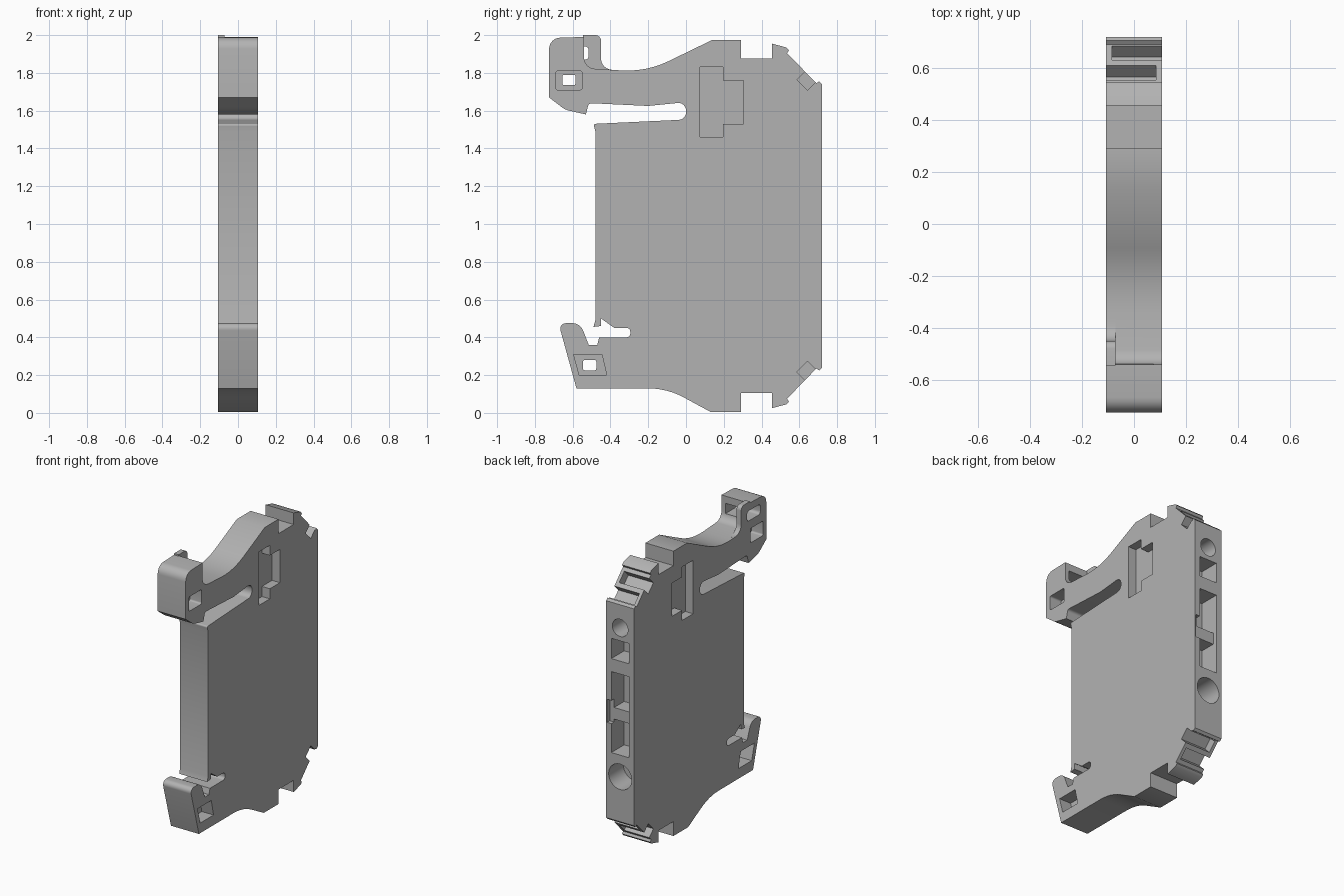
import bpy, bmesh, math
from mathutils import Vector, Matrix

cube = bpy.data.objects.get("Cube")
if cube:
    bpy.data.objects.remove(cube, do_unlink=True)

HALF = 0.107      # half of the housing thickness
MID = 0.99        # height of the mirror line of the back edge
BACK = 0.72       # y of the back face

grey = bpy.data.materials.new("housing_grey")
grey.use_nodes = True
colour = (0.45, 0.45, 0.45, 1)
grey.diffuse_color = colour
grey.node_tree.nodes["Principled BSDF"].inputs["Base Color"].default_value = colour


def fillet(points, steps=6):
    """Round every corner that carries a radius as its third value."""
    out = []
    for i, point in enumerate(points):
        corner = Vector(point[:2])
        if len(point) == 2:
            out.append(corner)
            continue
        a = (Vector(points[i - 1][:2]) - corner).normalized()
        b = (Vector(points[(i + 1) % len(points)][:2]) - corner).normalized()
        half = a.angle(b) / 2
        centre = corner + (a + b).normalized() * point[2] / math.sin(half)
        reach = point[2] / math.tan(half)
        start, end = corner + a * reach - centre, corner + b * reach - centre
        sweep = start.angle_signed(end)
        for s in range(steps + 1):
            out.append(centre + Matrix.Rotation(-sweep * s / steps, 2) @ start)
    return out


def finish(name, bm):
    bmesh.ops.recalc_face_normals(bm, faces=bm.faces)
    mesh = bpy.data.meshes.new(name)
    bm.to_mesh(mesh)
    bm.free()
    mesh.materials.append(grey)
    obj = bpy.data.objects.new(name, mesh)
    bpy.context.collection.objects.link(obj)
    return obj


def prism(name, points, x0=-HALF, x1=HALF):
    """Extrude a (y, z) outline from x0 to x1."""
    bm = bmesh.new()
    face = bm.faces.new([bm.verts.new((x0, p[0], p[1])) for p in fillet(points)])
    new = bmesh.ops.extrude_face_region(bm, geom=[face])["geom"]
    bmesh.ops.translate(bm, vec=(x1 - x0, 0, 0),
                        verts=[v for v in new if isinstance(v, bmesh.types.BMVert)])
    return finish(name, bm)


def rect(y0, y1, z0, z1, r=None):
    corners = [(y0, z0), (y1, z0), (y1, z1), (y0, z1)]
    return [c + (r,) for c in corners] if r else corners


def bore(name, z, radius, depth):
    """Round cutter entering from the back face."""
    bm = bmesh.new()
    turn = Matrix.Translation((0, BACK, z)) @ Matrix.Rotation(math.pi / 2, 4, "X")
    bmesh.ops.create_cone(bm, cap_ends=True, segments=32, radius1=radius,
                          radius2=radius, depth=2 * depth, matrix=turn)
    return finish(name, bm)


def combine(target, other, operation="DIFFERENCE"):
    mod = target.modifiers.new("combine", "BOOLEAN")
    mod.operation = operation
    mod.solver = "EXACT"
    mod.object = other
    bpy.context.view_layer.objects.active = target
    bpy.ops.object.modifier_apply(modifier=mod.name)
    bpy.data.objects.remove(other, do_unlink=True)


def mirrored(points):
    return [(p[0], 2 * MID - p[1]) + tuple(p[2:]) for p in reversed(points)]


# Housing outline: lower edge, stepped back edge, clip arm, front edge, foot
lower = [(-.58, .13), (-.1, .13, .4), (.13, .005)]
back = [(.29, .005), (.29, .105), (.455, .105), (.455, .025), (.53, .045),
        (.545, .06), (.535, .075), (.69, .235), (.705, .225), (BACK, .24)]
arm = [(.14, 1.975), (-.21, 1.805, .5), (-.54, 1.825, .06), (-.54, 1.99),
       (-.725, 1.985, .06), (-.725, 1.67), (-.64, 1.605, .1), (-.53, 1.58),
       (-.515, 1.64, .02), (-.2, 1.625), (0, 1.645, .04), (0, 1.553, .04),
       (-.49, 1.53, .01), (-.48, 1.49)]
foot = [(-.48, .49), (-.49, .455), (-.45, .46), (-.45, .5), (-.38, .45),
        (-.295, .45, .02), (-.295, .4, .02), (-.46, .4), (-.47, .36),
        (-.515, .36), (-.56, .475, .06), (-.675, .475, .03)]
housing = prism("housing", lower + back + mirrored(back) + arm + foot)

# Thin flange behind the clip head, and the cavity that runs through it
flange = prism("flange", [(-.58, 1.79), (-.37, 1.79), (-.37, 1.815), (-.45, 1.82, .06),
                          (-.45, 2, .03), (-.545, 2), (-.545, 1.985), (-.58, 1.98)],
               -HALF, -.072)
combine(housing, flange, "UNION")
combine(housing, prism("cavity", rect(-.66, -.515, 1.87, 1.94, .02), -.2, .075))

# Side recesses, cut from both sides, with small through holes in clip and foot
recess = [(.075, 1.46), (.195, 1.46), (.195, 1.53), (.305, 1.53),
          (.305, 1.76), (.195, 1.76), (.195, 1.83), (.075, 1.83)]
foot_window = [(-.565, .2), (-.42, .2), (-.445, .31), (-.595, .31)]
for outline, depth in ((recess, .06), (rect(-.69, -.55, 1.71, 1.81, .012), .09),
                       (foot_window, .09)):
    for side in (-1, 1):
        inner, outer = sorted((side * (HALF - depth), side * .2))
        combine(housing, prism("pocket", outline, inner, outer))
for hole in (rect(-.655, -.585, 1.735, 1.79, .01), rect(-.545, -.475, .225, .28, .01)):
    combine(housing, prism("window", hole, -.2, .2))

# Marker slots across both sloped corners, each open to one side
for y, x0, x1 in ((.66, -.085, .2), (.582, -.2, .085)):
    z = y - .46       # the slope runs at 45 degrees
    w, d = .028, .045
    slot = [(y - w + d, z - w - d), (y + w + d, z + w - d),
            (y + w - d, z + w + d), (y - w - d, z - w + d)]
    combine(housing, prism("slot", slot, x0, x1))
    combine(housing, prism("slot", mirrored(slot), x0, x1))

# Terminal openings in the back face
for z0, z1, x1 in ((1.35, 1.49, .067), (1, 1.26, .067), (.7, .92, .067), (.9, 1.06, .1)):
    combine(housing, prism("opening", rect(BACK - .14, 1, z0, z1), -.067, x1)
            if x1 < .1 else prism("opening", rect(BACK - .03, 1, z0, z1), -.067, x1))
for z, radius in ((1.58, .06), (.55, .088)):
    combine(housing, bore("screw_hole", z, radius, .16))

# Smooth the rounded corners, keep the rest crisp
bpy.ops.object.select_all(action="DESELECT")
housing.select_set(True)
bpy.context.view_layer.objects.active = housing
bpy.ops.object.shade_smooth_by_angle(angle=math.radians(32))
